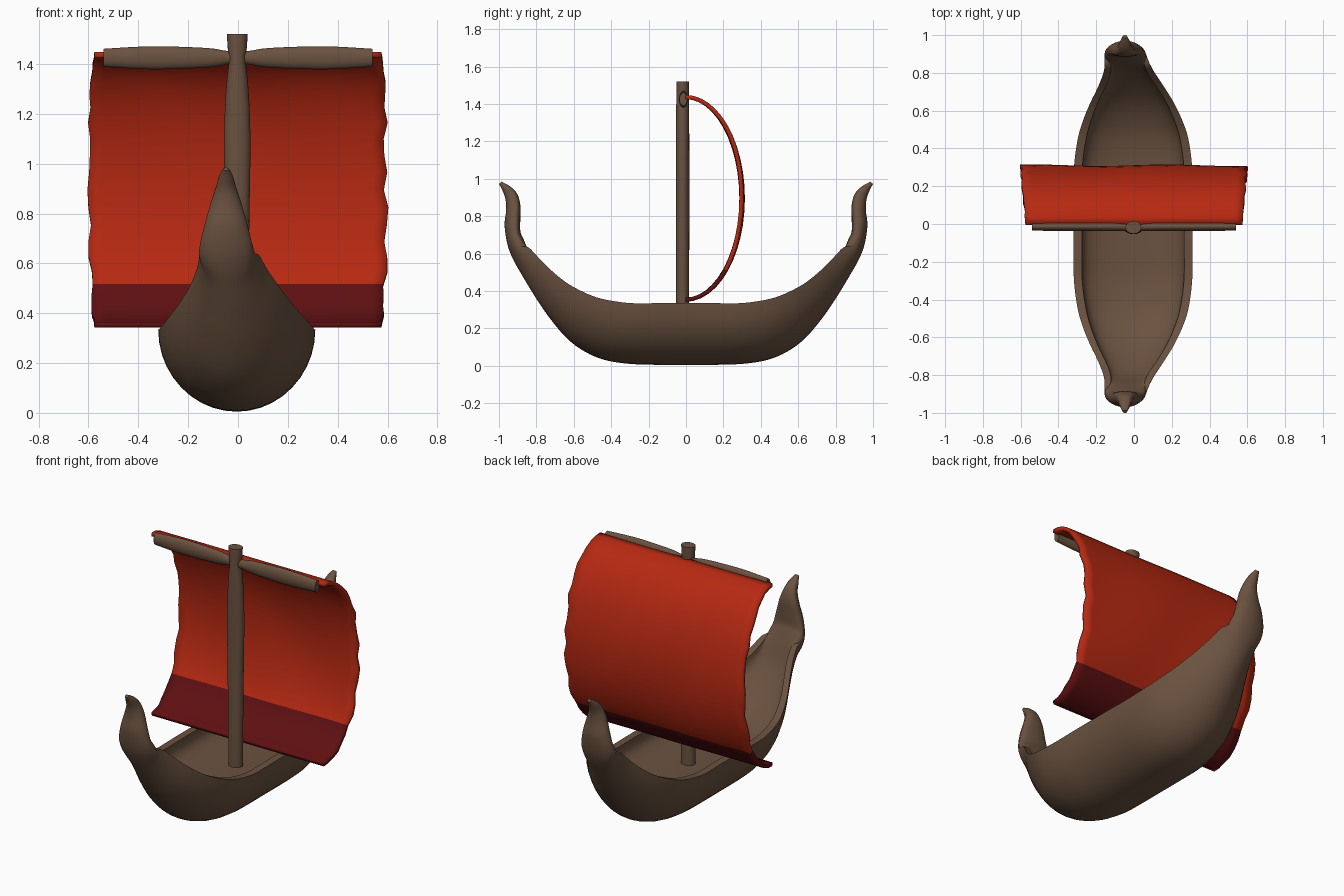
import bpy, bmesh, math, random

if "Cube" in bpy.data.objects:
    bpy.data.objects.remove(bpy.data.objects["Cube"])

random.seed(4)


def material(name, rgb):
    m = bpy.data.materials.new(name)
    m.diffuse_color = (*rgb, 1)
    m.use_nodes = True
    m.node_tree.nodes["Principled BSDF"].inputs["Base Color"].default_value = m.diffuse_color
    return m


WOOD = material("brown wood", (0.145, 0.084, 0.051))
RED = material("red cloth", (0.47, 0.022, 0.006))
DARK = material("dark red cloth", (0.115, 0.005, 0.006))


def finish(name, bm, mats, angle=40):
    bmesh.ops.recalc_face_normals(bm, faces=bm.faces[:])
    me = bpy.data.meshes.new(name)
    bm.to_mesh(me)
    bm.free()
    ob = bpy.data.objects.new(name, me)
    bpy.context.collection.objects.link(ob)
    for m in mats:
        me.materials.append(m)
    bpy.ops.object.select_all(action='DESELECT')
    ob.select_set(True)
    bpy.context.view_layer.objects.active = ob
    bpy.ops.object.shade_smooth_by_angle(angle=math.radians(angle))
    return ob


def loft(name, rings, mats, angle=40):
    """Skin closed rings of equal length and cap both ends."""
    bm = bmesh.new()
    vs = [[bm.verts.new(p) for p in r] for r in rings]
    n = len(vs[0])
    for a, b in zip(vs, vs[1:]):
        for i in range(n):
            j = (i + 1) % n
            bm.faces.new((a[i], a[j], b[j], b[i]))
    bm.faces.new(vs[0])
    bm.faces.new(vs[-1])
    return finish(name, bm, mats, angle)


def smooth_rows(rows, steps):
    """Catmull-Rom interpolation between parameter rows."""
    out = []
    for k in range(len(rows) - 1):
        p0, p1 = rows[max(k - 1, 0)], rows[k]
        p2, p3 = rows[k + 1], rows[min(k + 2, len(rows) - 1)]
        for s in range(steps):
            t = s / steps
            out.append([0.5 * (2 * b + (c - a) * t + (2 * a - 5 * b + 4 * c - d) * t * t
                               + (3 * b - a - 3 * c + d) * t ** 3)
                        for a, b, c, d in zip(p0, p1, p2, p3)])
    return out + [list(rows[-1])]


# Hull: keel y,z | sheer y,z | half width | centre x | edge fraction | inner depth | inner width
HALF = [
    (0.15, .005, 0.15, .335, .315, -.005, 0, .40, .86),
    (0.30, .010, 0.30, .335, .313, -.005, 0, .40, .86),
    (0.43, .030, 0.45, .358, .293, -.005, 0, .40, .85),
    (0.54, .075, 0.55, .395, .262, -.007, 0, .40, .84),
    (0.64, .150, 0.64, .445, .222, -.010, 0, .40, .82),
    (0.74, .270, 0.72, .510, .178, -.015, 0, .40, .78),
    (0.82, .390, 0.79, .580, .140, -.025, 0, .36, .72),
    (0.88, .490, 0.84, .640, .120, -.035, .05, .08, .75),
    (0.925, .57, .870, .685, .112, -.045, .35, -.33, .97),
    (0.955, .65, .885, .720, .102, -.048, .45, -.44, .98),
    (0.970, .75, .886, .780, .083, -.048, .45, -.45, .99),
    (0.962, .83, .886, .860, .060, -.048, .45, -.45, .99),
    (0.965, .89, .903, .920, .040, -.048, .45, -.45, .99),
    (0.983, .94, .938, .957, .028, -.048, .45, -.45, .99),
    (1.000, .972, .985, .984, .012, -.048, .45, -.45, .99),
]


def hull_ring(row, n=20):
    ky, kz, sy, sz, w, cx, e, depth, iw = row
    ring = []
    for inner in (False, True):
        for i in range(n + 1):
            t = math.pi * i / n
            if inner:
                t = math.pi - t
                s = max(math.sin(t), 0) ** 0.6
                u, v = math.cos(t) * iw, e + depth * s
            else:
                u, v = math.cos(t), e + (1 - e) * math.sin(t)
            ring.append((cx + w * u, sy + (ky - sy) * v, sz + (kz - sz) * v))
    return ring


back = [hull_ring(r) for r in smooth_rows(HALF, 4)]
front = [[(x, -y, z) for x, y, z in r] for r in reversed(back)]
loft("hull", front + back, [WOOD], 45)


# Mast and yard: elliptical turned poles
def pole(name, rows, to_point, n=20):
    rings = [[to_point(s, a * math.cos(2 * math.pi * i / n), b * math.sin(2 * math.pi * i / n))
              for i in range(n)] for s, a, b in smooth_rows(rows, 3)]
    return loft(name, rings, [WOOD])


pole("mast",
     [(.19, .042, .035), (.5, .045, .035), (.8, .049, .036), (1.1, .053, .036), (1.3, .045, .035),
      (1.41, .034, .034), (1.46, .038, .034), (1.52, .042, .034)],
     lambda s, a, b: (-.003, 0, 0) and (-.003 + a, -.018 + b, s))

yard_half = [(.04, .022, .027), (.1, .023, .037), (.2, .023, .043), (.36, .023, .046), (.54, .021, .036)]
pole("yard",
     [(-s, a, b) for s, a, b in reversed(yard_half)] + yard_half,
     lambda s, a, b: (s, -.014 + a, 1.425 + b))

# Sail: billowing half-ellipse sheet with ragged sides and a dark lower band
NX, NZ = 24, 24
bm = bmesh.new()
grid = []
for j in range(NZ + 1):
    th = math.pi * (j / NZ - 0.5)
    bulge = math.cos(th)
    left, right = (0.575 + 0.02 * bulge + random.uniform(-.012, .012) * bulge for _ in range(2))
    row = []
    for i in range(NX + 1):
        x = -left + (left + right) * i / NX
        ripple = 0.004 * math.sin(9 * x + 3 * th) * bulge
        row.append(bm.verts.new((x, -.003 + .303 * bulge + ripple, .895 + .542 * math.sin(th))))
    grid.append(row)
for j in range(NZ):
    for i in range(NX):
        f = bm.faces.new((grid[j][i], grid[j][i + 1], grid[j + 1][i + 1], grid[j + 1][i]))
        f.material_index = 1 if f.calc_center_median().z < .51 else 0
sail = finish("sail", bm, [RED, DARK])
mod = sail.modifiers.new("thickness", 'SOLIDIFY')
mod.thickness = .022
mod.offset = 0
